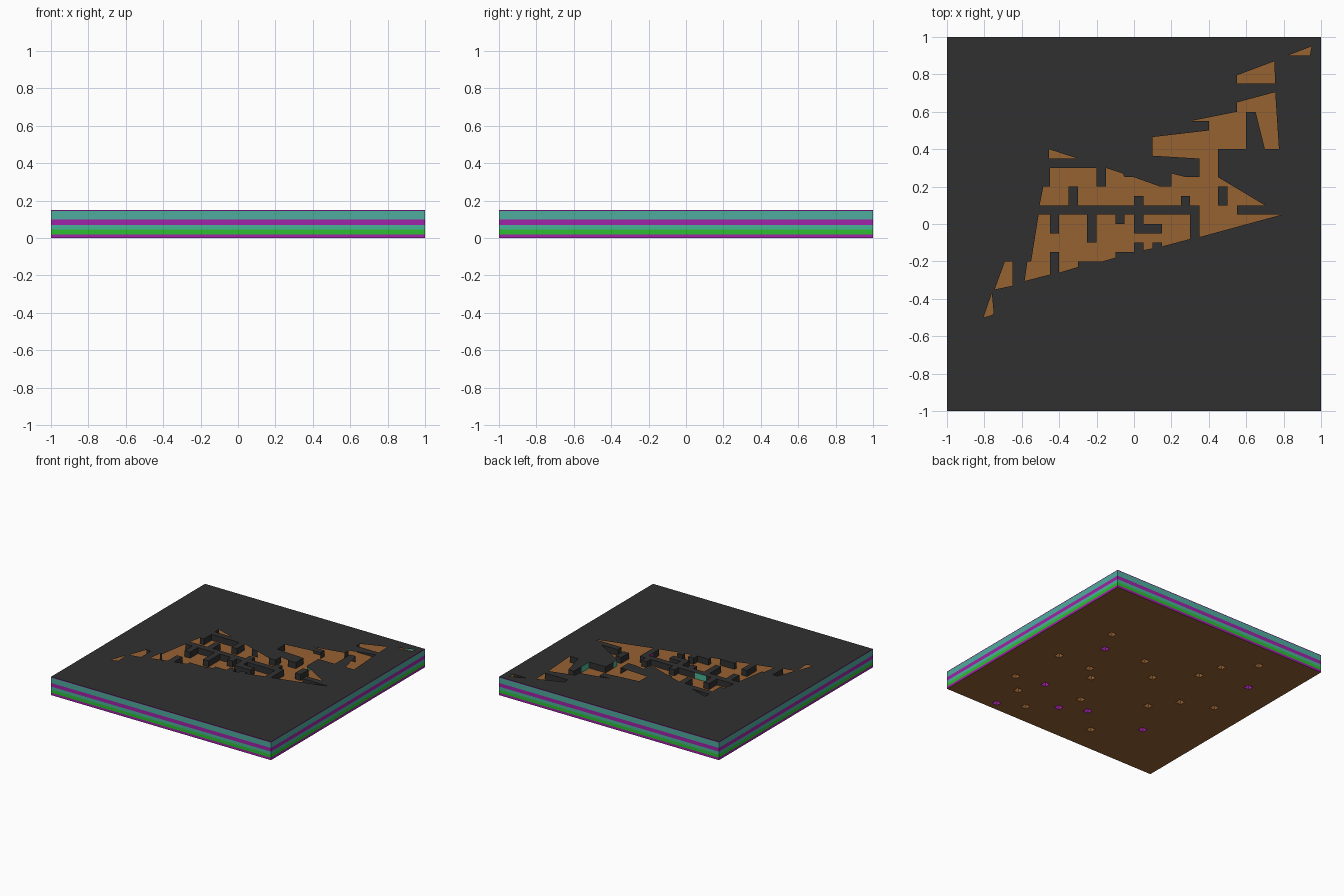
import bpy, bmesh

if "Cube" in bpy.data.objects:
    bpy.data.objects.remove(bpy.data.objects["Cube"])

def material(name, r, g, b):
    lin = [((c / 255 + 0.055) / 1.055) ** 2.4 for c in (r, g, b)]
    m = bpy.data.materials.new(name)
    m.diffuse_color = (*lin, 1)
    m.use_nodes = True
    m.node_tree.nodes["Principled BSDF"].inputs["Base Color"].default_value = m.diffuse_color
    return m

MATS = [material("dark_grey", 48, 48, 48), material("brown", 150, 98, 50),
        material("purple", 160, 35, 168), material("green", 45, 190, 50),
        material("teal_green", 72, 180, 150), material("teal_blue", 78, 172, 158)]
DARK, BROWN, PURPLE, GREEN, TEAL, BLUE = range(6)
# Edge stripes: upper height of each stripe and its colour
BANDS = [(0.02, PURPLE), (0.045, GREEN), (0.07, TEAL), (0.10, PURPLE),
         (0.144, BLUE), (0.15, PURPLE)]
FLOOR, TOP = 0.10, 0.15

def band(z):
    return next(m for top, m in BANDS if z < top)

def on_rim(f):
    c = f.calc_center_median()
    return max(abs(c.x), abs(c.y)) > 0.999 and abs(f.normal.z) < 0.5

def finish(name, bm, rule):
    bm.normal_update()
    for f in bm.faces:
        f.material_index = rule(f)
        f.smooth = False
    me = bpy.data.meshes.new(name)
    bm.to_mesh(me)
    bm.free()
    for m in MATS:
        me.materials.append(m)
    ob = bpy.data.objects.new(name, me)
    bpy.context.collection.objects.link(ob)
    return ob

# ---- base slab with square pockets in the underside ----
BROWN_POCKETS = [(.57, .42), (.67, -.08), (.37, -.08), (.12, .27), (-.07, .12), (.27, -.17),
                 (.72, -.53), (.57, -.68), (.37, -.82), (.12, -.48), (-.33, -.23), (-.48, -.03),
                 (-.72, .08), (-.38, .57), (-.33, .37), (-.58, .77), (-.22, -.78)]
PURPLE_POCKETS = [(.47, .23), (.47, -.48), (.57, -.93), (.17, -.68), (-.03, -.58),
                  (-.73, .48), (-.52, -.52)]

def in_pocket(c, pockets):
    return any(abs(c.x - x) < 0.031 and abs(c.y - y) < 0.031 for x, y in pockets)

bm = bmesh.new()
bmesh.ops.create_grid(bm, x_segments=40, y_segments=40, size=1)
loop = [e for e in bm.edges if e.is_boundary]
cells = [f for f in bm.faces
         if any(abs(f.calc_center_median().x - x) < 0.02 and abs(f.calc_center_median().y - y) < 0.02
                for x, y in BROWN_POCKETS + PURPLE_POCKETS)]
for f in bmesh.ops.extrude_discrete_faces(bm, faces=cells)["faces"]:
    bmesh.ops.translate(bm, verts=f.verts, vec=(0, 0, 0.05))
for z in [top for top, _ in BANDS[:4]]:
    geom = bmesh.ops.extrude_edge_only(bm, edges=loop)["geom"]
    verts = [g for g in geom if isinstance(g, bmesh.types.BMVert)]
    for v in verts:
        v.co.z = z
    new = set(verts)
    loop = [g for g in geom if isinstance(g, bmesh.types.BMEdge)
            and g.verts[0] in new and g.verts[1] in new]
bmesh.ops.edgeloop_fill(bm, edges=loop)
bmesh.ops.recalc_face_normals(bm, faces=bm.faces)

def base_rule(f):
    c = f.calc_center_median()
    if on_rim(f):
        return band(c.z)
    if 0.01 < c.z < 0.04 and in_pocket(c, PURPLE_POCKETS):
        return PURPLE
    return BROWN

finish("base_slab", bm, base_rule)

# ---- hollow top cover with the floor plan cut out ----
UPPER_ROOMS = [(-.45, .3), (-.15, .3), (-.06, .27), (-.05, .25), (0, .25), (.14, .2), (.2, .2),
               (.2, .27), (.28, .25), (.35, .25), (.35, .35), (.1, .365), (.1, .465), (.4, .5),
               (.4, .55), (.3, .55), (.55, .6), (.55, .65), (.755, .705), (.775, .4), (.7, .4),
               (.65, .6), (.6, .6), (.6, .5), (.6, .4), (.45, .4), (.45, .3), (.45, .25),
               (.7, .1), (.55, .1), (.55, .05), (.79, .05), (.35, -.07), (.35, .1), (0, .1),
               (-.15, .1), (-.25, .1), (-.505, .1), (-.485, .2), (-.45, .2)]
LOWER_ROOMS = [(-.51, .05), (.3, .05), (.3, 0), (.3, -.08), (.15, -.12), (.15, -.1), (.1, -.1),
               (.1, -.13), (.05, -.14), (.05, -.1), (0, -.1), (0, -.15), (-.1, -.15),
               (-.1, -.18), (-.17, -.2), (-.3, -.2), (-.3, -.23), (-.4, -.26), (-.4, -.15),
               (-.45, -.15), (-.45, -.27), (-.585, -.305), (-.57, -.2), (-.55, -.2)]
CLOSETS = [[(.55, .75), (.755, .75), (.75, .87), (.55, .795)],
           [(.82, .9), (.94, .9), (.95, .95)],
           [(-.455, .4), (-.3, .35), (-.455, .35)],
           [(-.69, -.2), (-.65, -.2), (-.65, -.33), (-.745, -.35)],
           [(-.76, -.37), (-.75, -.48), (-.77, -.49), (-.805, -.5)]]
SQUARE = [(-1, -1), (1, -1), (1, 1), (-1, 1)]

curve = bpy.data.curves.new("plan", "CURVE")
curve.dimensions, curve.fill_mode = "2D", "BOTH"
curve.extrude = (TOP - FLOOR) / 2
for outline in [SQUARE, UPPER_ROOMS, LOWER_ROOMS] + CLOSETS:
    s = curve.splines.new("POLY")
    s.points.add(len(outline) - 1)
    for p, (x, y) in zip(s.points, outline):
        p.co = (x, y, 0, 1)
    s.use_cyclic_u = True
helper = bpy.data.objects.new("plan_helper", curve)
bpy.context.collection.objects.link(helper)
bpy.context.view_layer.update()
flat = bpy.data.meshes.new_from_object(
    helper.evaluated_get(bpy.context.evaluated_depsgraph_get()))
bm = bmesh.new()
bm.from_mesh(flat)
bpy.data.objects.remove(helper)
bmesh.ops.remove_doubles(bm, verts=bm.verts, dist=1e-4)
bmesh.ops.translate(bm, verts=bm.verts, vec=(0, 0, (FLOOR + TOP) / 2))
bmesh.ops.recalc_face_normals(bm, faces=bm.faces)
bm.normal_update()
# the cover is a sheet: only walls square to the grid reach the floor
slanted = [f for f in bm.faces if f.normal.z < -0.5
           or (abs(f.normal.z) < 0.5 and max(abs(f.normal.x), abs(f.normal.y)) < 0.9999)]
bmesh.ops.delete(bm, geom=slanted, context="FACES")
bmesh.ops.bisect_plane(bm, geom=bm.verts[:] + bm.edges[:] + bm.faces[:],
                       plane_co=(0, 0, BANDS[4][0]), plane_no=(0, 0, 1))

# Tinted stretches of room wall: x, y and colour
TINTS = [(.6, .45, TEAL), (.45, .275, TEAL), (.3, .025, PURPLE), (-.2, .1, TEAL)]

def cover_rule(f):
    c = f.calc_center_median()
    if on_rim(f):
        return band(c.z)
    if abs(f.normal.z) < 0.5:
        for x, y, m in TINTS:
            if abs(c.x - x) < 0.01 and abs(c.y - y) < 0.01:
                return m
    return DARK

finish("top_cover", bm, cover_rule)

# ---- partition walls inside the rooms: x0, x1, y0, y1 ----
WALLS = [(-.35, -.3, .1, .2), (0, .05, .1, .15), (.25, .3, .1, .15), (.45, .5, .1, .2),
         (-.2, -.15, .2, .3), (-.45, -.4, -.05, .05), (-.25, -.2, -.1, .05),
         (-.1, -.05, 0, .05), (0, .05, -.05, .05), (.05, .15, -.05, 0)]
bm = bmesh.new()
for x0, x1, y0, y1 in WALLS:
    vs = bmesh.ops.create_cube(bm, size=1)["verts"]
    bmesh.ops.scale(bm, verts=vs, vec=(x1 - x0, y1 - y0, TOP - FLOOR))
    bmesh.ops.translate(bm, verts=vs, vec=((x0 + x1) / 2, (y0 + y1) / 2, (FLOOR + TOP) / 2))
finish("partition_walls", bm, lambda f: DARK)
